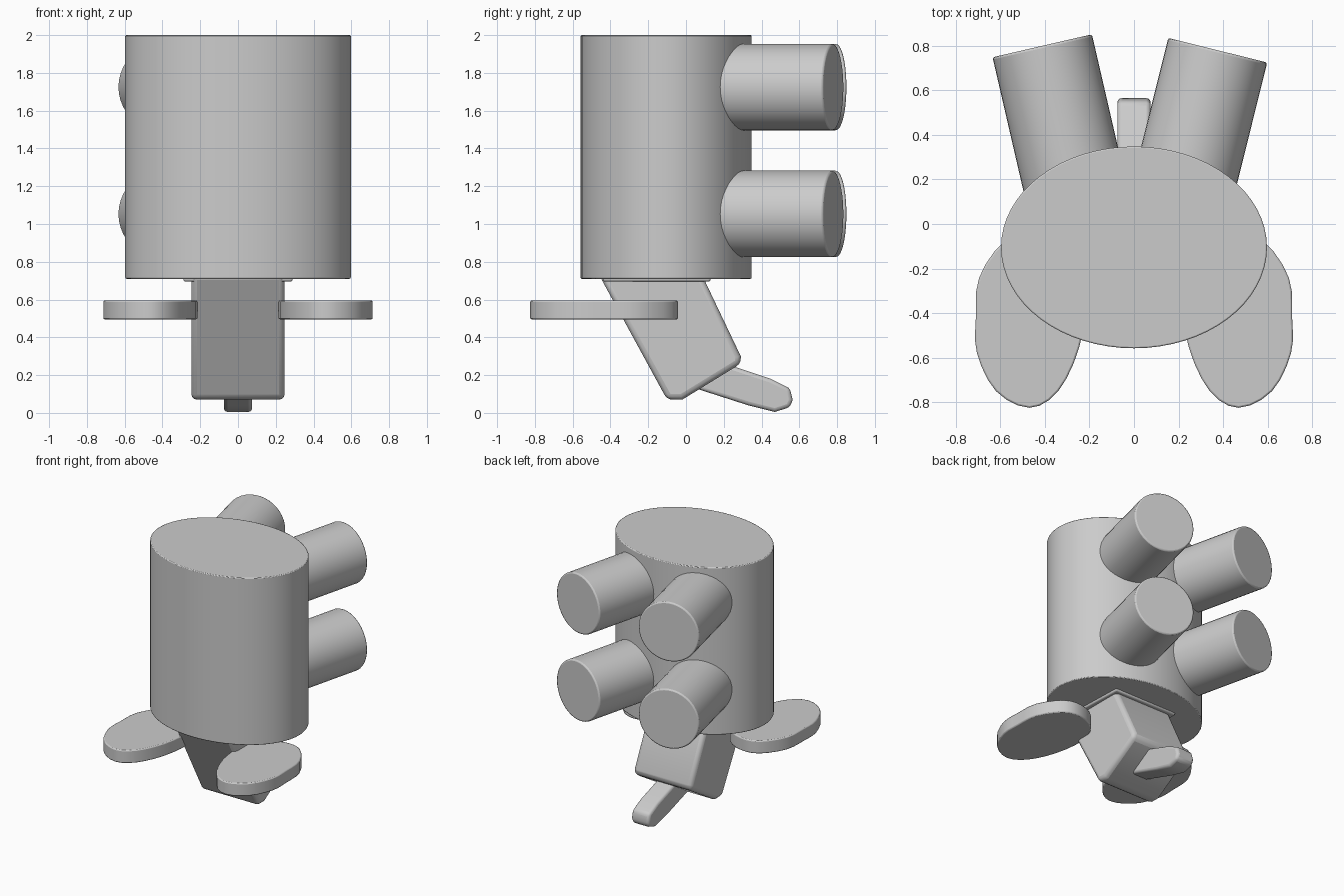
import bpy, bmesh
from math import radians, sin, cos
from mathutils import Vector

if "Cube" in bpy.data.objects:
    bpy.data.objects.remove(bpy.data.objects["Cube"])


def finish(obj, bevel=0.0, segments=3):
    if bevel:
        mod = obj.modifiers.new("soft_edges", 'BEVEL')
        mod.width, mod.segments = bevel, segments
        mod.limit_method, mod.angle_limit = 'ANGLE', radians(35)
    bpy.ops.object.select_all(action='DESELECT')
    obj.select_set(True)
    bpy.context.view_layer.objects.active = obj
    bpy.ops.object.shade_smooth_by_angle(angle=radians(35))
    return obj


def extrude(name, points, shift, bevel, segments=3):
    """Extrude a planar outline of 3D points along a vector."""
    bm = bmesh.new()
    face = bm.faces.new([bm.verts.new(p) for p in points])
    res = bmesh.ops.extrude_face_region(bm, geom=[face])
    bmesh.ops.translate(bm, vec=shift, verts=[g for g in res["geom"] if isinstance(g, bmesh.types.BMVert)])
    bmesh.ops.recalc_face_normals(bm, faces=bm.faces)
    mesh = bpy.data.meshes.new(name)
    bm.to_mesh(mesh)
    bm.free()
    obj = bpy.data.objects.new(name, mesh)
    bpy.context.collection.objects.link(obj)
    return finish(obj, bevel, segments)


def smooth_outline(pts, steps=3):
    """Closed Catmull-Rom curve through 2D points."""
    out, n = [], len(pts)
    for i in range(n):
        a, b, c, d = (Vector(pts[(i + k) % n]) for k in (-1, 0, 1, 2))
        for s in range(steps):
            t = s / steps
            out.append(0.5 * (2*b + (c - a)*t + (2*a - 5*b + 4*c - d)*t*t + (3*b - a - 3*c + d)*t**3))
    return out


# Oval barrel body
bpy.ops.mesh.primitive_cylinder_add(vertices=64, radius=1, depth=1.29, location=(0, -0.105, 1.355))
body = bpy.context.object
body.name = "body"
body.scale = (0.597, 0.453, 1)
bpy.ops.object.transform_apply(location=False, rotation=False, scale=True)
finish(body, 0.006, 2)

# Four splayed legs pointing backwards
length = 0.64
for side, x, y in (("right", 0.376, 0.78), ("left", -0.412, 0.80)):
    tilt = radians(14 if x > 0 else -13)
    axis = Vector((sin(tilt), cos(tilt), 0))
    for level, z in (("upper", 1.725), ("lower", 1.053)):
        bpy.ops.mesh.primitive_cylinder_add(
            vertices=40, radius=0.229, depth=length,
            location=Vector((x, y, z)) - axis * length / 2,
            rotation=axis.to_track_quat('Z', 'Y').to_euler())
        leg = bpy.context.object
        leg.name = f"{level}_{side}_leg"
        finish(leg, 0.01, 2)

# Tilted block head, reaching up into the body
head = [(-0.46, 0.73), (-0.10, 0.07), (-0.02, 0.07), (0.29, 0.26), (0.29, 0.30), (0.085, 0.73)]
extrude("head", [(-0.247, y, z) for y, z in head], (0.494, 0, 0), 0.03)

# Collar where the head meets the body
extrude("neck", [(-0.29, -0.44, 0.695), (0.29, -0.44, 0.695), (0.27, 0.13, 0.695), (-0.27, 0.13, 0.695)],
        (0, 0, 0.03), 0.012)

# Trunk
trunk = [(0.05, 0.13), (0.33, 0.04), (0.47, 0.005), (0.55, 0.03), (0.565, 0.07), (0.55, 0.13), (0.45, 0.18), (0.24, 0.25)]
extrude("trunk", [(-0.075, y, z) for y, z in trunk], (0.15, 0, 0), 0.02)

# Flat ears
ear = [(0.58, -0.075), (0.695, -0.24), (0.71, -0.42), (0.705, -0.58), (0.62, -0.75), (0.47, -0.825),
       (0.34, -0.75), (0.245, -0.55), (0.215, -0.3), (0.29, -0.12), (0.44, -0.045)]
for name, s in (("right_ear", 1), ("left_ear", -1)):
    extrude(name, [(s * p.x, p.y, 0.495) for p in smooth_outline(ear)], (0, 0, 0.1), 0.008, 2)
